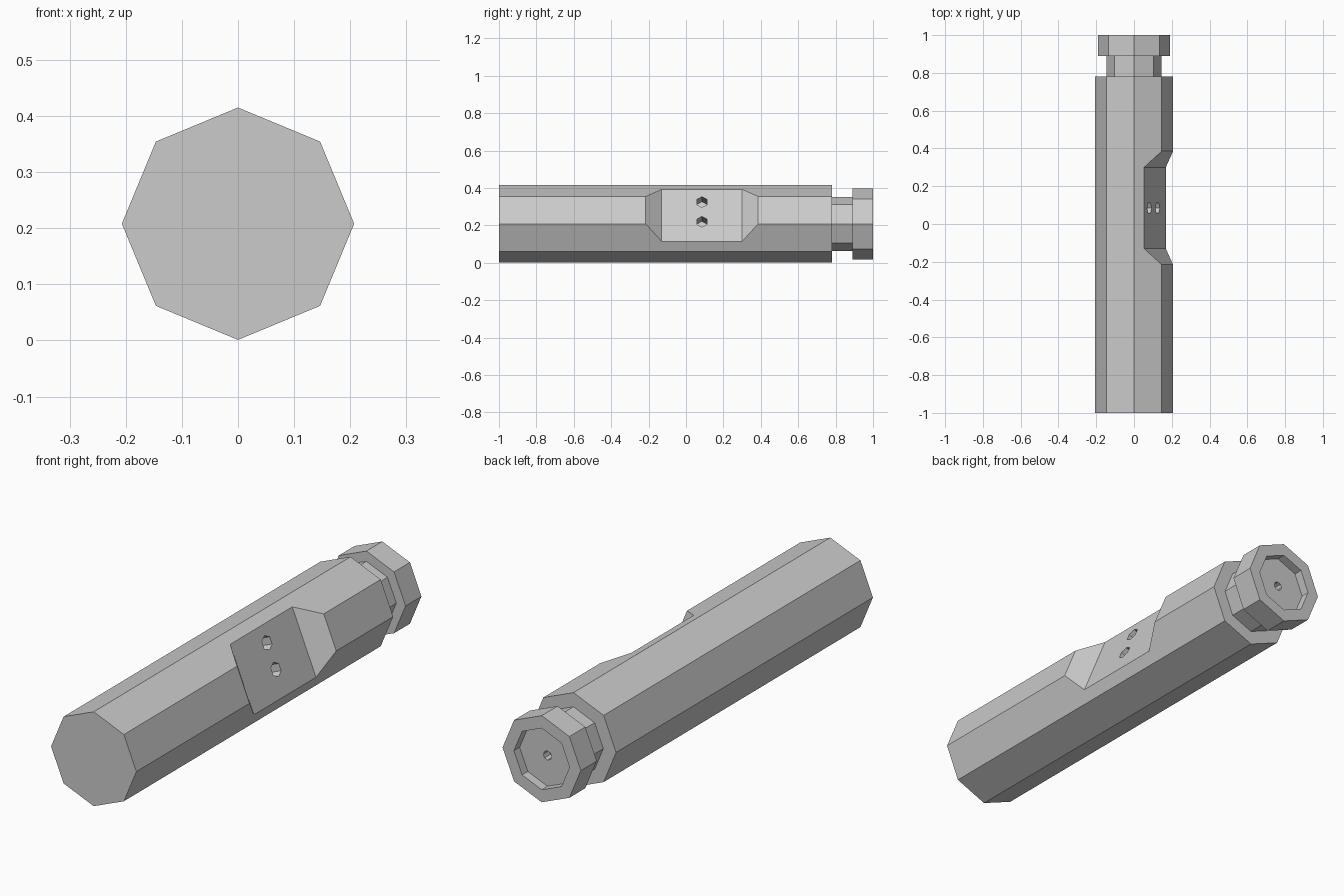
import bpy, bmesh
from math import sin, cos, pi
from mathutils import Vector

cube = bpy.data.objects.get("Cube")
if cube:
    bpy.data.objects.remove(cube, do_unlink=True)

grey = bpy.data.materials.new("plain_grey")
grey.use_nodes = True
colour = (0.6, 0.6, 0.6, 1)
grey.diffuse_color = colour
grey.node_tree.nodes["Principled BSDF"].inputs["Base Color"].default_value = colour

RADIUS = 0.207
AXIS = Vector((0, 0, 0.208))


def loft(name, rings):
    """Bridge a list of matching rings and cap both ends."""
    bm = bmesh.new()
    loops = [[bm.verts.new(p) for p in ring] for ring in rings]
    n = len(loops[0])
    for a, b in zip(loops, loops[1:]):
        for i in range(n):
            j = (i + 1) % n
            bm.faces.new((a[i], a[j], b[j], b[i]))
    bm.faces.new(loops[0])
    bm.faces.new(loops[-1])
    bmesh.ops.recalc_face_normals(bm, faces=bm.faces)
    mesh = bpy.data.meshes.new(name)
    bm.to_mesh(mesh)
    bm.free()
    mesh.materials.append(grey)
    obj = bpy.data.objects.new(name, mesh)
    bpy.context.collection.objects.link(obj)
    return obj


def turned(name, profile, sides=8):
    """Faceted turning along y from (radius, y) pairs."""
    angles = [2 * pi * i / sides for i in range(sides)]
    return loft(name, [[AXIS + Vector((r * cos(a), y, r * sin(a))) for a in angles]
                       for r, y in profile])


def cut(target, cutter):
    """Subtract the cutter, then discard it."""
    cutter.hide_render = True
    mod = target.modifiers.new("cut", "BOOLEAN")
    mod.operation = "DIFFERENCE"
    mod.solver = "EXACT"
    mod.object = cutter
    bpy.context.view_layer.objects.active = target
    bpy.ops.object.modifier_apply(modifier=mod.name)
    bpy.data.objects.remove(cutter, do_unlink=True)


# Main parts
body = turned("body", [(RADIUS, -1), (RADIUS, 0.78)])
turned("neck", [(0.145, 0.78), (0.145, 0.89)])
turned("end_cap", [(0.19, 0.89), (0.19, 1), (0.135, 1), (0.135, 0.96),
                   (0.02, 0.96), (0.02, 0.92)])

# Frame of the facet on the upper left side
OUT = Vector((cos(pi / 8), 0, sin(pi / 8)))
ALONG = Vector((-sin(pi / 8), 0, cos(pi / 8)))


def on_facet(y, t, depth):
    return AXIS + OUT * depth + ALONG * t + Vector((0, y, 0))


# Flat pocket with sloping ends
pocket = [(-0.286, 0.25), (-0.13, 0.12), (0.30, 0.12), (0.456, 0.25)]
cut(body, loft("pocket_cutter", [[on_facet(y, t, d) for y, d in pocket]
                                 for t in (-0.3, 0.3)]))

# Two six-sided holes in the pocket floor
for t in (-0.037, 0.077):
    cut(body, loft("hole_cutter", [
        [on_facet(0.085 + 0.031 * sin(k * pi / 3), t + 0.031 * cos(k * pi / 3), d)
         for k in range(6)] for d in (0.05, 0.2)]))
